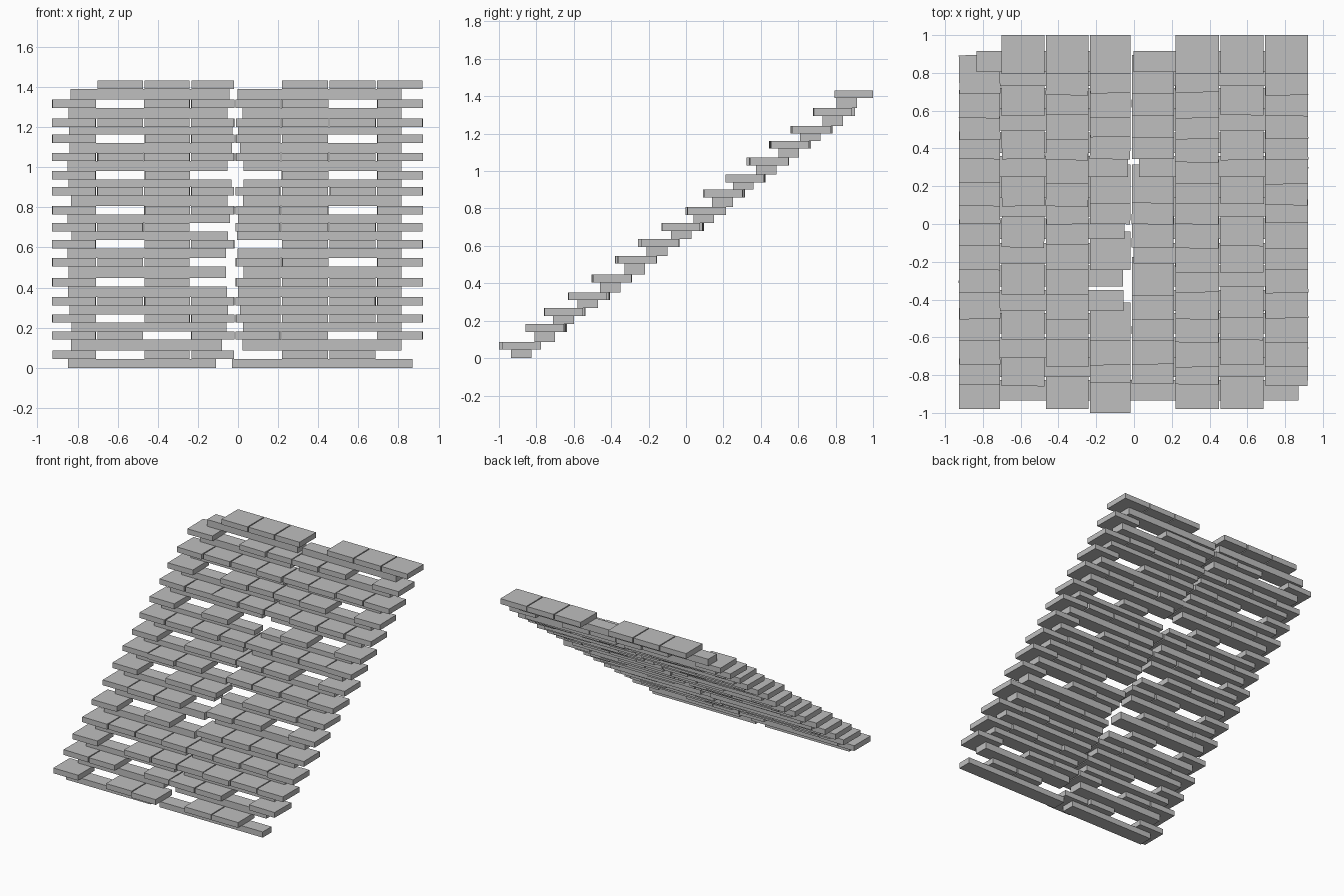
import bpy, random
from mathutils import Matrix

random.seed(4)
cube = bpy.data.objects.get("Cube")
if cube:
    bpy.data.objects.remove(cube)

stone = bpy.data.materials.new("light_grey_stone")
stone.use_nodes = True
stone.diffuse_color = (0.52, 0.52, 0.52, 1)
stone.node_tree.nodes["Principled BSDF"].inputs["Base Color"].default_value = stone.diffuse_color


def block(name, x0, x1, y0, y1, z0, z1, turn=0.0):
    """Box between two corners, turned slightly about its own upright axis."""
    bpy.ops.mesh.primitive_cube_add(size=1)
    ob = bpy.context.object
    ob.name = name
    ob.data.transform(Matrix.Diagonal((x1 - x0, y1 - y0, z1 - z0, 1)))
    ob.location = ((x0 + x1) / 2, (y0 + y1) / 2, (z0 + z1) / 2)
    ob.rotation_euler.z = turn
    ob.data.materials.append(stone)


# Front edge and underside height of each course of tiles
fronts = [-0.98, -0.85, -0.75, -0.62, -0.50, -0.37, -0.25, -0.12,
          0.0, 0.10, 0.21, 0.335, 0.455, 0.57, 0.69, 0.795]
bottoms = [0.045, 0.14, 0.225, 0.31, 0.405, 0.505, 0.595, 0.68,
           0.765, 0.86, 0.94, 1.03, 1.12, 1.2, 1.295, 1.39]
columns = [-0.93, -0.705, -0.47, -0.237, -0.015, 0.215, 0.453, 0.69, 0.925]

# Laid tiles per course, left to right (dash means an empty place)
courses = ["#-##-##-", "##-###-#", "#-######", "########",
           "#-#-####", "###-##-#", "#-##-###", "###-####",
           "#-####-#", "########", "#-#--#-#", "########",
           "#-####-#", "########", "#-####-#", "-###-###"]
thick = 0.042

for row, (y, z, course) in enumerate(zip(fronts, bottoms, courses)):
    # Roof tiles
    for col, mark in enumerate(course):
        if mark == "#":
            shift = 0 if row in (0, 15) else random.uniform(-0.01, 0.01)
            block(f"tile_{row}_{col}", columns[col] + 0.004, columns[col + 1] - 0.004,
                  y + shift, y + shift + 0.205, z, z + thick,
                  0 if row in (0, 15) else random.uniform(-0.02, 0.02))

    # Pair of supporting battens beneath the course
    below = bottoms[row - 1] + thick if row else 0
    start = y + (0.04 if row else 0.045)
    if row == 15:
        start = y + 0.01
    inner = {0: -0.11, 1: -0.08}.get(row, random.uniform(-0.06, -0.02))
    block(f"right_batten_{row}", -0.85 + random.uniform(0, 0.02), inner,
          start, start + 0.11, below, z)
    block(f"left_batten_{row}", -0.03 if row == 0 else random.uniform(-0.01, 0.03),
          0.87 if row == 0 else 0.815, start, start + 0.11, below, z)

# One tile at the foot reaches the furthest forward
foot = bpy.data.objects["tile_0_3"]
foot.location.y -= 0.02
